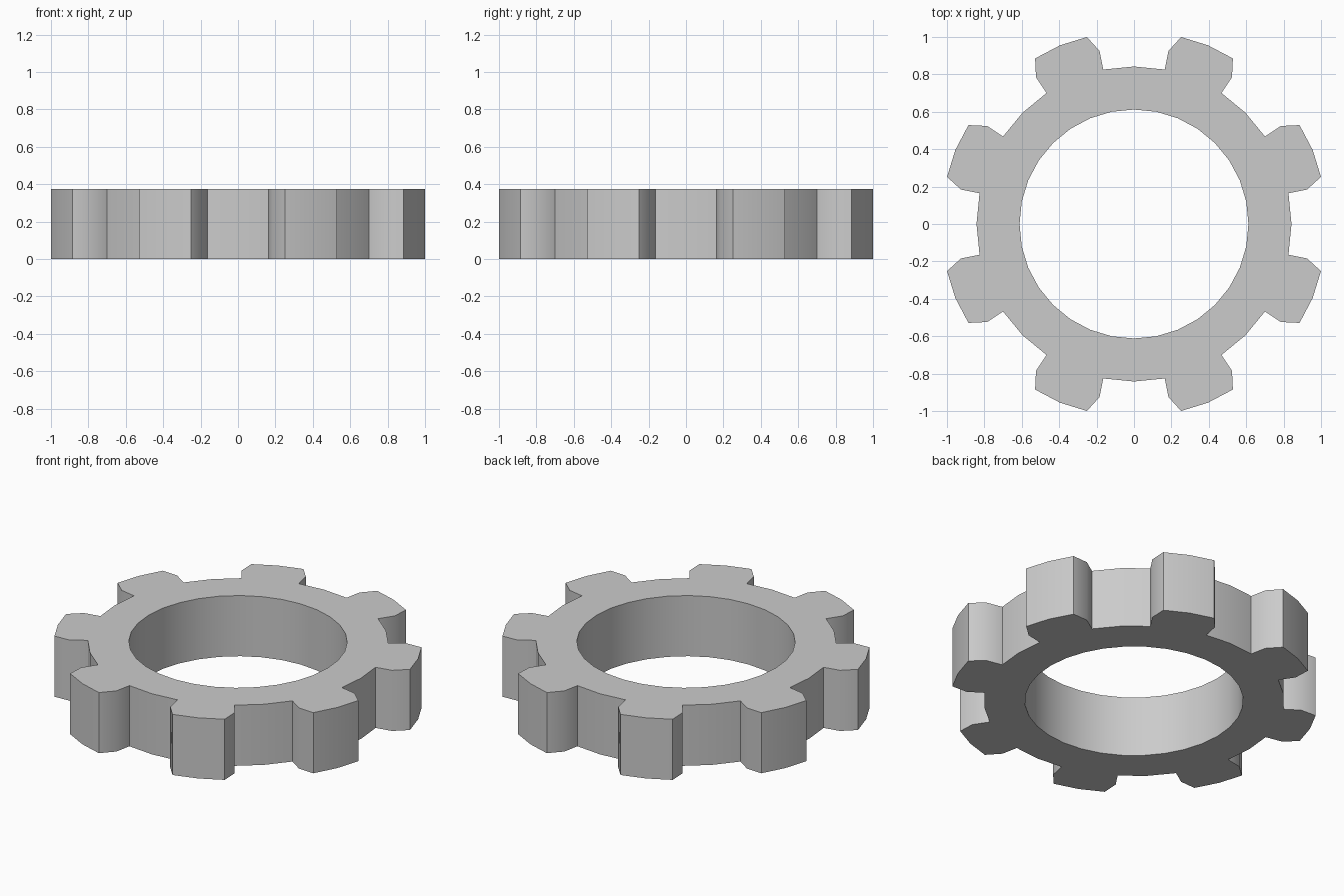
import bpy, bmesh, math

if "Cube" in bpy.data.objects:
    bpy.data.objects.remove(bpy.data.objects["Cube"])

TEETH, HEIGHT = 8, 0.375
BORE, ROOT = 0.612, 0.842
STEP = 360 / (TEETH * 4)
# Tooth outline above the root: (radius, angle from tooth centre)
TOOTH = [(0.943, STEP), (1.031, 8.35), (1.034, 0), (1.031, -8.35), (0.943, -STEP)]

bm = bmesh.new()


def point(radius, degrees):
    a = math.radians(degrees)
    return bm.verts.new((radius * math.cos(a), radius * math.sin(a), 0))


# Flat gear outline: ring band plus one tooth per sector
n = TEETH * 4
inner = [point(BORE, i * STEP) for i in range(n)]
root = [point(ROOT, i * STEP) for i in range(n)]
for i in range(n):
    j = (i + 1) % n
    bm.faces.new((inner[i], root[i], root[j], inner[j]))
for k in range(TEETH):
    i = k * 4 + 2
    tip = [point(r, i * STEP + a) for r, a in reversed(TOOTH)]
    bm.faces.new([root[i - 1]] + tip + [root[i + 1], root[i]])

# Thicken upward, then merge each cap's coplanar faces visually by recalculating normals
result = bmesh.ops.extrude_face_region(bm, geom=bm.faces[:], use_keep_orig=True)
for v in result["geom"]:
    if isinstance(v, bmesh.types.BMVert):
        v.co.z = HEIGHT
bmesh.ops.recalc_face_normals(bm, faces=bm.faces[:])

mesh = bpy.data.meshes.new("gear_ring")
bm.to_mesh(mesh)
bm.free()
gear = bpy.data.objects.new("gear_ring", mesh)
bpy.context.collection.objects.link(gear)

# Smooth curved walls, crisp edges
bpy.context.view_layer.objects.active = gear
gear.select_set(True)
bpy.ops.object.shade_smooth_by_angle(angle=math.radians(40))
